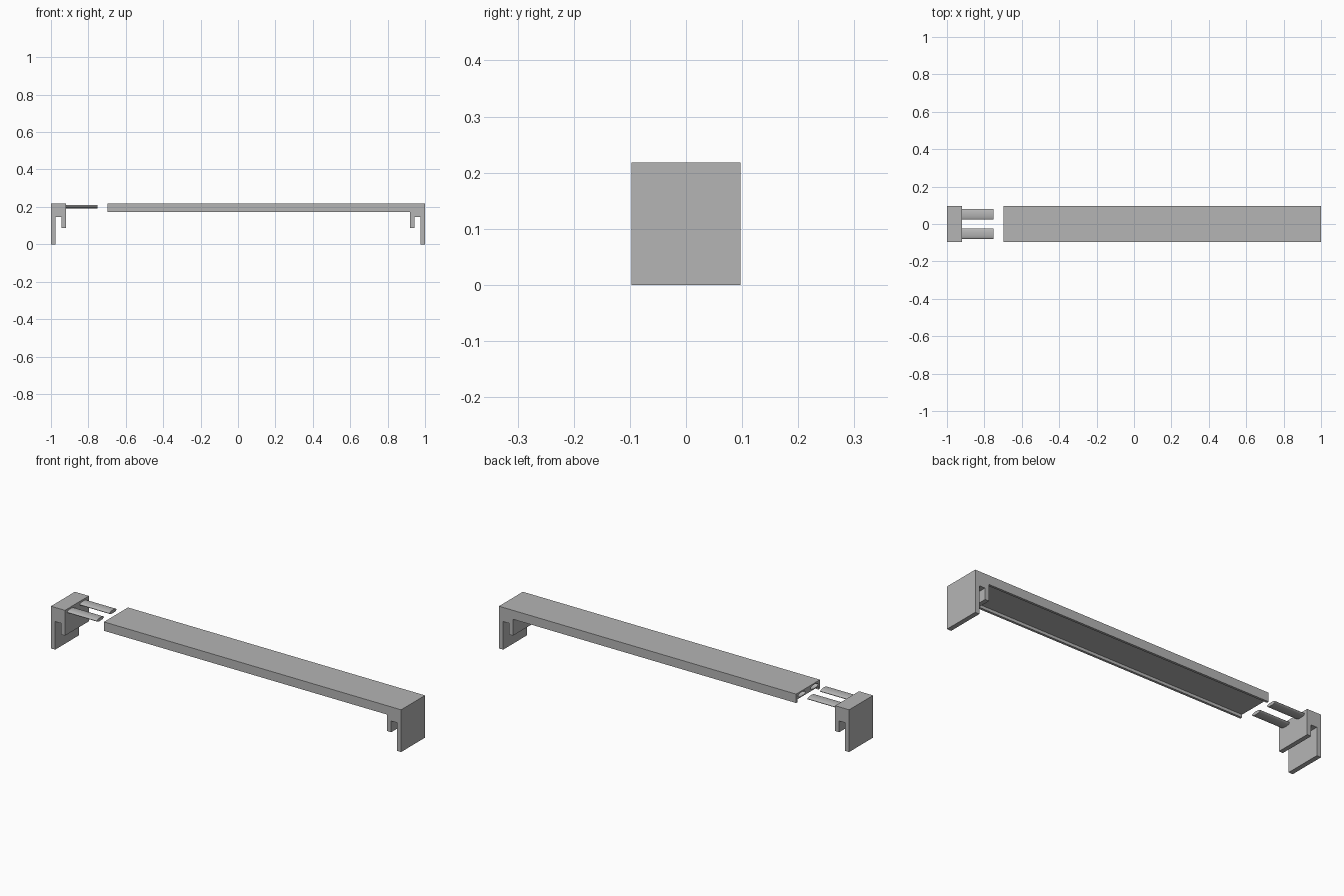
import bpy, bmesh, math

if "Cube" in bpy.data.objects:
    bpy.data.objects.remove(bpy.data.objects["Cube"], do_unlink=True)

HALF = 0.0975      # half depth
TOP = 0.218        # overall height

grey = bpy.data.materials.new("plain grey")
grey.use_nodes = True
grey.diffuse_color = (0.46, 0.46, 0.46, 1)
grey.node_tree.nodes["Principled BSDF"].inputs["Base Color"].default_value = grey.diffuse_color


def extrude(name, points, offset):
    """Extrude a closed outline of 3D points by an offset."""
    bm = bmesh.new()
    face = bm.faces.new([bm.verts.new(p) for p in points])
    geom = bmesh.ops.extrude_face_region(bm, geom=[face])["geom"]
    verts = [v for v in geom if isinstance(v, bmesh.types.BMVert)]
    bmesh.ops.translate(bm, verts=verts, vec=offset)
    bmesh.ops.recalc_face_normals(bm, faces=bm.faces)
    mesh = bpy.data.meshes.new(name)
    bm.to_mesh(mesh)
    bm.free()
    mesh.materials.append(grey)
    obj = bpy.data.objects.new(name, mesh)
    bpy.context.collection.objects.link(obj)
    return obj


def combine(target, other, operation):
    """Apply a boolean and remove the helper."""
    mod = target.modifiers.new("combine", "BOOLEAN")
    mod.operation, mod.solver, mod.object = operation, "EXACT", other
    bpy.context.view_layer.objects.active = target
    bpy.ops.object.modifier_apply(modifier=mod.name)
    bpy.data.objects.remove(other, do_unlink=True)


def clamp(name, side):
    """Hook with a long outer plate, a slot and a short inner lip."""
    outline = [(1, 0), (1, TOP), (0.92, TOP), (0.92, 0.087),
               (0.943, 0.087), (0.943, 0.145), (0.976, 0.145), (0.976, 0)]
    return extrude(name, [(side * x, -HALF, z) for x, z in outline], (0, 2 * HALF, 0))


def oval_rod(name, y, x0, x1, width, height):
    """Flat oval rod along x."""
    turns = [2 * math.pi * i / 32 for i in range(32)]
    points = [(x0, y + width / 2 * math.cos(a), 0.201 + height / 2 * math.sin(a))
              for a in turns]
    return extrude(name, points, (x1 - x0, 0, 0))


# Main bar: slab with a shallow rail along each lower edge
rail = HALF - 0.012
section = [(-HALF, 0.172), (-HALF, TOP), (HALF, TOP), (HALF, 0.172),
           (rail, 0.172), (rail, 0.187), (-rail, 0.187), (-rail, 0.172)]
bar = extrude("bar_with_fixed_clamp", [(-0.697, y, z) for y, z in section], (1.64, 0, 0))
combine(bar, clamp("fixed_clamp", 1), "UNION")

# Loose clamp, its two prongs, and the matching sockets in the bar
clamp("loose_clamp", -1)
for label, y in (("front", -0.0515), ("back", 0.0515)):
    prong = oval_rod(label + "_prong", y, -0.93, -0.75, 0.057, 0.017)
    for poly in prong.data.polygons:
        poly.use_smooth = len(poly.vertices) == 4
    for edge in prong.data.edges:
        a, b = (prong.data.vertices[i].co.x for i in edge.vertices)
        edge.use_edge_sharp = abs(a - b) < 0.001
    combine(bar, oval_rod(label + "_socket", y, -0.75, -0.5, 0.06, 0.02), "DIFFERENCE")
